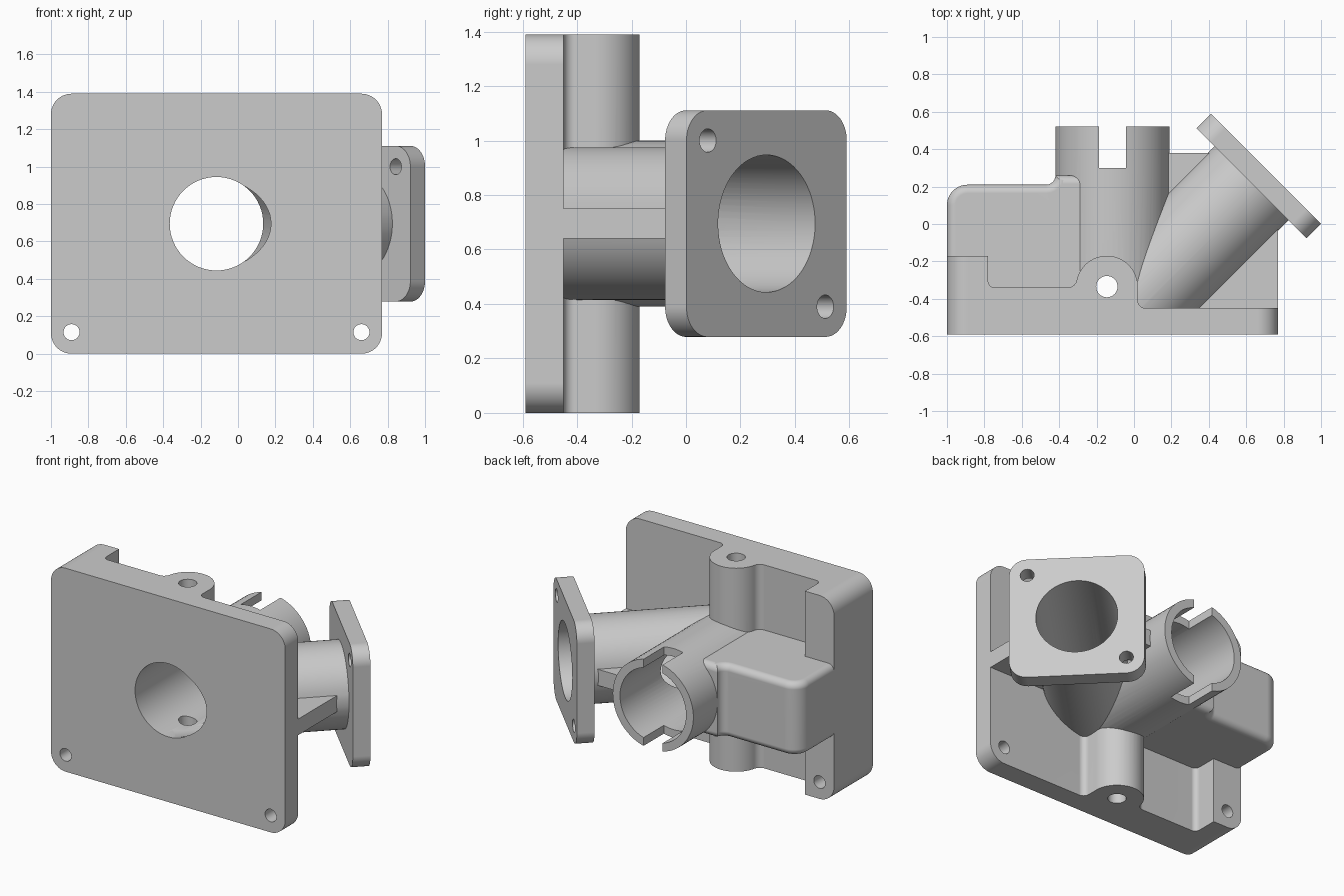
import bpy, bmesh
from math import sin, cos, pi, radians, sqrt
from mathutils import Matrix, Vector

cube = bpy.data.objects.get("Cube")
if cube:
    bpy.data.objects.remove(cube, do_unlink=True)

metal = bpy.data.materials.new("cast_grey")
metal.use_nodes = True
GREY = (0.6, 0.6, 0.6, 1)
metal.diffuse_color = GREY
metal.node_tree.nodes["Principled BSDF"].inputs["Base Color"].default_value = GREY


def frame(u, v, w, origin):
    """Matrix from three axes and an origin."""
    m = Matrix((u, v, w)).transposed().to_4x4()
    m.translation = Vector(origin)
    return m


def arc(cx, cy, r, start, end, n=12):
    return [(cx + r * cos(radians(start + (end - start) * i / n)),
             cy + r * sin(radians(start + (end - start) * i / n))) for i in range(n + 1)]


def circle(r, cx=0, cy=0, n=64):
    return [(cx + r * cos(2 * pi * i / n), cy + r * sin(2 * pi * i / n)) for i in range(n)]


def rounded_rect(x0, x1, y0, y1, r):
    return (arc(x1 - r, y1 - r, r, 0, 90) + arc(x0 + r, y1 - r, r, 90, 180)
            + arc(x0 + r, y0 + r, r, 180, 270) + arc(x1 - r, y0 + r, r, 270, 360))


def rect(x0, x1, y0, y1):
    return [(x0, y0), (x1, y0), (x1, y1), (x0, y1)]


def prism(name, profile, axes, lo, hi, rim=0):
    """Extrude a profile from lo to hi along the third axis, optionally rounding the rims."""
    bm = bmesh.new()
    low = bm.faces.new([bm.verts.new((a, b, lo)) for a, b in profile])
    grown = bmesh.ops.extrude_face_region(bm, geom=[low], use_keep_orig=True)
    top = [v for v in grown["geom"] if isinstance(v, bmesh.types.BMVert)]
    bmesh.ops.translate(bm, verts=top, vec=(0, 0, hi - lo))
    if rim:
        edges = [e for e in bm.edges if abs(e.verts[0].co.z - e.verts[1].co.z) < 1e-5]
        bmesh.ops.bevel(bm, geom=edges, offset=rim, segments=6, profile=0.5, affect='EDGES')
    bm.transform(axes)
    bmesh.ops.recalc_face_normals(bm, faces=bm.faces)
    mesh = bpy.data.meshes.new(name)
    bm.to_mesh(mesh)
    bm.free()
    mesh.materials.append(metal)
    obj = bpy.data.objects.new(name, mesh)
    bpy.context.collection.objects.link(obj)
    return obj


def combine(body, tool, operation):
    """Apply a boolean and discard the tool."""
    tool.hide_render = True
    mod = body.modifiers.new("combine", 'BOOLEAN')
    mod.operation, mod.object, mod.solver = operation, tool, 'EXACT'
    bpy.context.view_layer.objects.active = body
    bpy.ops.object.modifier_apply(modifier=mod.name)
    bpy.data.objects.remove(tool, do_unlink=True)


S = sqrt(0.5)
MID, CX, H = 0.695, -0.115, 1.39
UP = frame((1, 0, 0), (0, 1, 0), (0, 0, 1), (0, 0, 0))
BACK = frame((1, 0, 0), (0, 0, 1), (0, 1, 0), (0, 0, 0))
BRANCH = frame((S, -S, 0), (0, 0, 1), (S, S, 0), (CX, -0.525, MID))

# Mounting plate with side post, raised floor and upright boss
outline = [(-1, -0.59), (0.77, -0.59), (0.77, -0.45)]
outline += arc(0.06, -0.41, 0.04, 270, 180, 6)
outline += arc(-0.145, -0.335, 0.165, 0, 168, 32)
outline += arc(-0.355, -0.29, 0.05, -12, -90, 8)
outline += arc(-0.745, -0.305, 0.035, 270, 180, 6)
outline += [(-0.78, -0.17), (-1, -0.17)]
body = prism("manifold_casting", outline, UP, 0, H)
combine(body, prism("plate_corners", rounded_rect(-1, 0.77, 0, H, 0.11), BACK, -1, 1), 'INTERSECT')

# Side block, flowing into the main tube
block = [(-1, -0.5), (-0.2, -0.5), (-0.2, 0.26), (-0.42, 0.26)]
block += arc(-0.47, 0.26, 0.05, 0, -90, 6)[1:] + arc(-0.89, 0.1, 0.11, 90, 180)
combine(body, prism("side_block", block, UP, MID - 0.25, MID + 0.25, rim=0.045), 'UNION')

# Main tube
combine(body, prism("main_tube", circle(0.305, CX, MID), BACK, -0.5, 0.52), 'UNION')

# Angled branch tube, trimmed behind the front face
branch = prism("branch_tube", circle(0.28), BRANCH, 0, 1.1)
combine(branch, prism("branch_trim", rect(-1, 1, 0, 2), BACK, -1.5, -0.55), 'DIFFERENCE')
combine(body, branch, 'UNION')

# Stiffening web on both sides of the branch
web = [(0, -0.5), (0.77, -0.5), (0.77, 0.02), (0.46, 0.38), (0, 0.38)]
combine(body, prism("web", web, UP, MID - 0.055, MID + 0.055), 'UNION')

# Square branch flange
F = 0.416
combine(body, prism("branch_flange", rounded_rect(-F, F, -F, F, 0.11), BRANCH, 1.05, 1.161), 'UNION')

# Bores, tube slots and the upright pin hole
combine(body, prism("main_bore", circle(0.25, CX, MID), BACK, -1, 1), 'DIFFERENCE')
combine(body, prism("branch_bore", circle(0.252), BRANCH, 0, 1.5), 'DIFFERENCE')
combine(body, prism("tube_slots", rect(CX - 0.072, CX + 0.072, 0.2, 1.2), BACK, 0.3, 0.7), 'DIFFERENCE')
combine(body, prism("pin_hole", circle(0.057, -0.145, -0.335, 32), UP, -0.2, 1.6), 'DIFFERENCE')

# Bolt holes in the plate and the flange
for x in (-0.89, 0.66):
    for z in (0.115, 1.275):
        combine(body, prism("plate_hole", circle(0.043, x, z, 32), BACK, -1, 0), 'DIFFERENCE')
for a in (-0.305, 0.305):
    for b in (-0.305, 0.305):
        combine(body, prism("flange_hole", circle(0.043, a, b, 32), BRANCH, 1, 1.3), 'DIFFERENCE')

# Smooth round walls, crisp edges
bpy.ops.object.select_all(action='DESELECT')
body.select_set(True)
bpy.context.view_layer.objects.active = body
bpy.ops.object.shade_smooth_by_angle(angle=radians(30))
normals = body.modifiers.new("even_normals", 'WEIGHTED_NORMAL')
normals.keep_sharp = True
